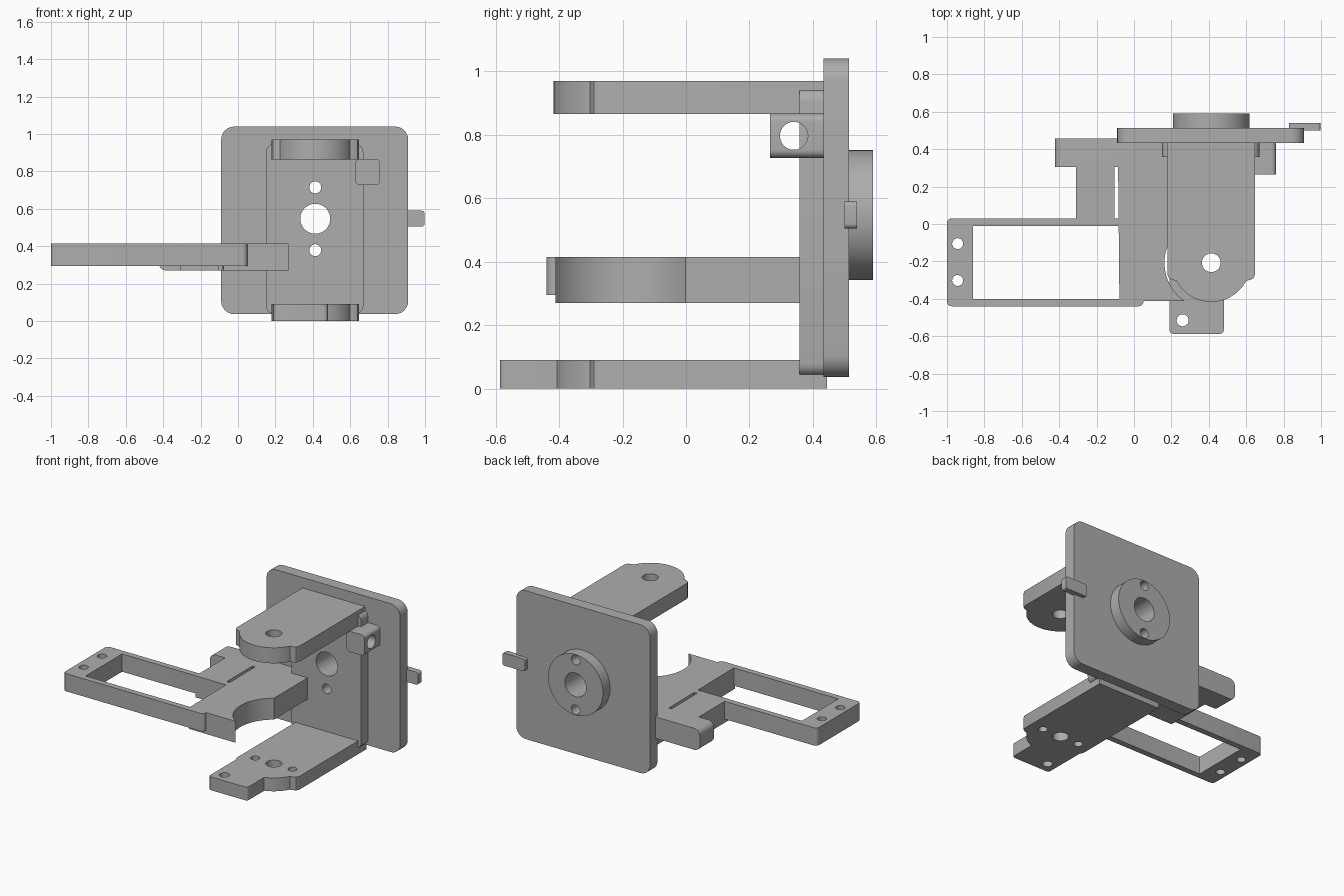
import bpy, bmesh
from math import cos, sin, radians, tau

cube = bpy.data.objects.get("Cube")
if cube:
    bpy.data.objects.remove(cube)

grey = bpy.data.materials.new("matte grey")
grey.use_nodes = True
grey.diffuse_color = (0.42, 0.42, 0.42, 1)
grey.node_tree.nodes["Principled BSDF"].inputs["Base Color"].default_value = (0.42, 0.42, 0.42, 1)

AXES = {"x": lambda a, b, h: (h, a, b),
        "y": lambda a, b, h: (a, h, b),
        "z": lambda a, b, h: (a, b, h)}


def arc(cx, cy, r, start, end, steps):
    angles = [radians(start + (end - start) * i / steps) for i in range(steps + 1)]
    return [(cx + r * cos(t), cy + r * sin(t)) for t in angles]


def circle(cx, cy, r, n=48):
    return [(cx + r * cos(tau * i / n), cy + r * sin(tau * i / n)) for i in range(n)]


def rounded(x0, x1, y0, y1, r):
    pts = []
    for cx, cy, a in ((x1 - r, y1 - r, 0), (x0 + r, y1 - r, 90),
                      (x0 + r, y0 + r, 180), (x1 - r, y0 + r, 270)):
        pts += arc(cx, cy, r, a, a + 90, 6)
    return pts


def prism(name, pts, axis, lo, hi):
    """Extrude a closed outline along an axis."""
    place = AXES[axis]
    bm = bmesh.new()
    bottom = [bm.verts.new(place(a, b, lo)) for a, b in pts]
    top = [bm.verts.new(place(a, b, hi)) for a, b in pts]
    bm.faces.new(bottom)
    bm.faces.new(top)
    for i in range(len(pts)):
        j = (i + 1) % len(pts)
        bm.faces.new((bottom[i], bottom[j], top[j], top[i]))
    bmesh.ops.recalc_face_normals(bm, faces=bm.faces)
    mesh = bpy.data.meshes.new(name)
    bm.to_mesh(mesh)
    bm.free()
    mesh.materials.append(grey)
    obj = bpy.data.objects.new(name, mesh)
    bpy.context.collection.objects.link(obj)
    return obj


def combine(obj, other, operation):
    mod = obj.modifiers.new("combine", "BOOLEAN")
    mod.operation, mod.solver, mod.object = operation, "EXACT", other
    bpy.ops.object.select_all(action="DESELECT")
    bpy.context.view_layer.objects.active = obj
    obj.select_set(True)
    bpy.ops.object.modifier_apply(modifier=mod.name)
    bpy.data.objects.remove(other)


def drill(obj, axis, holes):
    for a, b, r in holes:
        combine(obj, prism("cutter", circle(a, b, r), axis, -2, 2), "DIFFERENCE")


CX, PIVOT = 0.413, -0.207    # shared pivot axis of both arms
MID = 0.547                  # height of the hub

# Back plate, raised pad and hub with their three shared holes
back_plate = prism("back_plate", rounded(-0.09, 0.91, 0.037, 1.04, 0.07), "y", 0.433, 0.513)
front_pad = prism("front_pad", rounded(0.15, 0.67, 0.04, 0.945, 0.04), "y", 0.358, 0.44)
hub = prism("rear_hub", circle(CX, MID, 0.205, 64), "y", 0.51, 0.59)
parts = [back_plate, front_pad, hub]
for part in parts:
    drill(part, "y", [(CX, MID, 0.08), (CX, MID + 0.168, 0.032), (CX, MID - 0.168, 0.032)])

# Side pointer on the back plate
parts.append(prism("side_pointer", rounded(0.828, 0.997, 0.505, 0.59, 0.015), "y", 0.5, 0.539))

# Lug with a sideways hole
lug = prism("side_lug", rounded(0.627, 0.76, 0.727, 0.867, 0.025), "y", 0.265, 0.44)
drill(lug, "x", [(0.34, 0.797, 0.044)])
parts.append(lug)

# Upper and lower arms share a rounded outline
half = [(CX + 0.235, 0.445), (CX + 0.235, -0.27), (CX + 0.225, -0.29), (CX + 0.205, -0.3)]
outline = [(2 * CX - x, y) for x, y in half]
outline += arc(CX, PIVOT, 0.21, 207, 333, 28) + half[::-1]
upper_arm = prism("upper_arm", outline, "z", 0.865, 0.97)
drill(upper_arm, "z", [(CX, PIVOT, 0.05)])
lower_arm = prism("lower_arm", outline, "z", 0, 0.09)
combine(lower_arm, prism("tab", rounded(0.19, 0.48, -0.587, -0.2, 0.02), "z", 0, 0.09), "UNION")
drill(lower_arm, "z", [(CX, PIVOT, 0.05), (0.26, -0.515, 0.032),
                       (CX - 0.14, PIVOT, 0.028), (CX + 0.14, PIVOT, 0.028)])
parts += [upper_arm, lower_arm]

# Middle bracket: slotted body with a concave end and a cross bar
body = [(-0.423, 0.457), (0.27, 0.457)] + arc(CX, PIVOT, 0.25, 125, 235, 28)
body += [(-0.078, -0.41), (-0.085, 0.305), (-0.105, 0.305), (-0.105, -0.012),
         (-0.31, -0.012), (-0.31, 0.305), (-0.423, 0.305)]
bracket = prism("middle_bracket", body, "z", 0.27, 0.415)
bm = bmesh.new()
bm.from_mesh(bracket.data)
ends = [e for e in bm.edges if all(v.co.x < -0.42 for v in e.verts)
        and abs(e.verts[0].co.y - e.verts[1].co.y) > 0.1]
bmesh.ops.bevel(bm, geom=ends, offset=0.04, segments=6, profile=0.5, affect="EDGES")
bm.to_mesh(bracket.data)
bm.free()

# Rectangular frame joined to the bracket
frame = prism("frame", rounded(-1, 0.05, -0.44, 0.03, 0.025), "z", 0.295, 0.415)
window = prism("cutter", rounded(-0.86, -0.078, -0.4, -0.01, 0.004), "z", 0.2, 0.5)
combine(frame, window, "DIFFERENCE")
drill(frame, "z", [(-0.943, -0.105, 0.029), (-0.943, -0.302, 0.029)])
combine(bracket, frame, "UNION")
parts.append(bracket)

# Smooth the round surfaces, keep the edges crisp
bpy.ops.object.select_all(action="DESELECT")
for part in parts:
    part.select_set(True)
bpy.context.view_layer.objects.active = parts[0]
bpy.ops.object.shade_smooth_by_angle(angle=radians(30))
